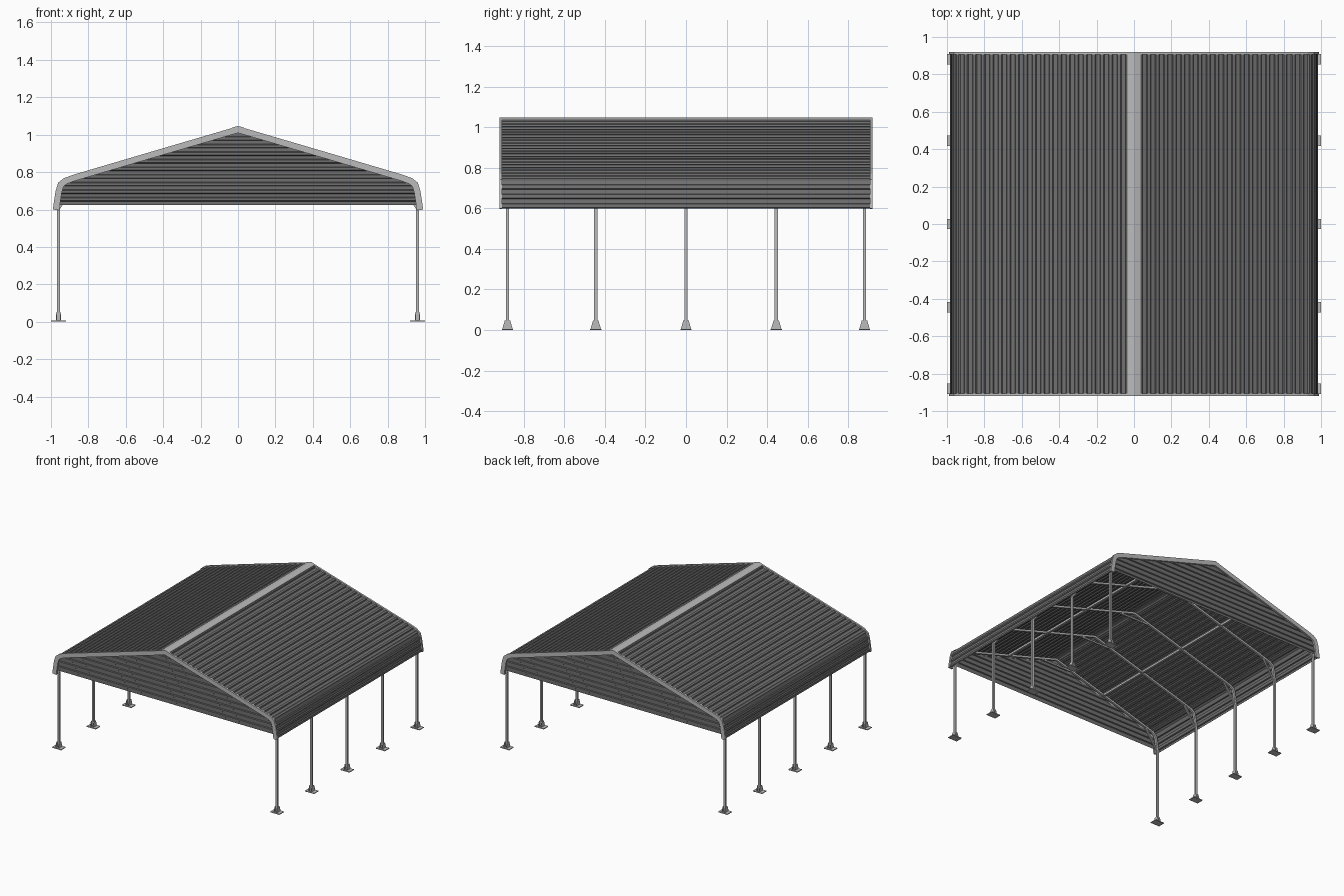
import bpy, bmesh
from mathutils import Vector

old = bpy.data.objects.get("Cube")
if old:
    bpy.data.objects.remove(old, do_unlink=True)


def material(name, value):
    m = bpy.data.materials.new(name)
    m.use_nodes = True
    col = (value, value, value, 1)
    m.diffuse_color = col
    m.node_tree.nodes["Principled BSDF"].inputs["Base Color"].default_value = col
    return m


SHEET = material("dark grey sheet", 0.16)
STEEL = material("light grey steel", 0.50)


def build(name, verts, faces, mat):
    me = bpy.data.meshes.new(name)
    me.from_pydata(verts, [], faces)
    bm = bmesh.new()
    bm.from_mesh(me)
    bmesh.ops.recalc_face_normals(bm, faces=bm.faces)
    bm.to_mesh(me)
    bm.free()
    me.materials.append(mat)
    ob = bpy.data.objects.new(name, me)
    bpy.context.collection.objects.link(ob)
    return ob


def mirrored(half):
    """Full left-to-right outline from its +x half, which starts at x = 0."""
    return [Vector((-p[0], p[1])) for p in reversed(half[1:])] + [Vector(p) for p in half]


def offset(pts, d):
    """Move an outline inwards by d, with mitred corners."""
    out = []
    for i, p in enumerate(pts):
        dirs = [(pts[j + 1] - pts[j]).normalized() for j in (i - 1, i) if 0 <= j < len(pts) - 1]
        normals = [Vector((t.y, -t.x)) for t in dirs]
        n = sum(normals, Vector((0, 0))).normalized()
        out.append(p - n * (d / n.dot(normals[0])) * -1)
    return out


def strip(name, a, b, y0, y1, mat):
    """Solid band between outlines a and b, from y0 to y1."""
    n = len(a)
    verts = [(p.x, y, p.y) for y in (y0, y1) for line in (a, b) for p in line]
    faces = []
    for i in range(n - 1):
        for r, s in ((0, 1), (1, 3), (3, 2), (2, 0)):
            faces.append((r * n + i, r * n + i + 1, s * n + i + 1, s * n + i))
    for i in (0, n - 1):
        faces.append((i, n + i, 3 * n + i, 2 * n + i))
    return build(name, verts, faces, mat)


def box(name, x, y, z, mat):
    return strip(name, [Vector((x[0], z[1])), Vector((x[1], z[1]))],
                 [Vector((x[0], z[0])), Vector((x[1], z[0]))], y[0], y[1], mat)


def bar(name, p, q, w, y, mat):
    """Straight square bar in the x-z plane."""
    line = [Vector(p), Vector(q)]
    return strip(name, offset(line, -w / 2), offset(line, w / 2), y - w / 2, y + w / 2, mat)


def ribs(length, pitch, height):
    """Distance and height pairs of a trapezoidal ribbed sheet."""
    count = round(length / pitch)
    step = length / count
    for i in range(count):
        for f, h in ((0, 0), (0.45, 0), (0.55, height), (0.9, height)):
            yield (i + f) * step, h
    yield length, 0


# Roof outline, from the ridge down to the eave
OUTER = mirrored([(0, 1.045), (0.45, 0.913), (0.88, 0.786), (0.93, 0.768), (0.962, 0.743),
                  (0.975, 0.70), (0.983, 0.65), (0.99, 0.60)])

# Ribbed roof skin, one sheet per side
skin = offset(OUTER, 0.013)
half = skin[len(skin) // 2:]
lengths = [(b - a).length for a, b in zip(half, half[1:])]


def along(dist):
    for a, b, l in zip(half, half[1:], lengths):
        if dist <= l or b is half[-1]:
            t = (b - a).normalized()
            return a + t * dist, Vector((-t.y, t.x))
        dist -= l


for side, label in ((1, "left"), (-1, "right")):
    verts, faces = [], []
    for d, h in ribs(sum(lengths), 0.047, 0.008):
        p, n = along(d)
        p = p + n * h
        verts += [(side * p.x, -0.912, p.y), (side * p.x, 0.912, p.y)]
    for i in range(0, len(verts) - 2, 2):
        faces.append((i, i + 1, i + 3, i + 2))
    build(label + "_roof_sheet", verts, faces, SHEET)


# Ribbed gable panels, trimmed to the roof outline
def half_width(z):
    for a, b in zip(half, half[1:]):
        if a.y >= z >= b.y:
            return a.x + (b.x - a.x) * (a.y - z) / (a.y - b.y)
    return 0


for side, label in ((-1, "front"), (1, "back")):
    verts, faces = [], []
    low, top = 0.625, half[0].y
    for d, h in ribs(top - low, 0.04, 0.007):
        w = max(half_width(low + d) - 0.008, 0.001)
        y = side * (0.902 + h)
        verts += [(-w, y, low + d), (w, y, low + d)]
    for i in range(0, len(verts) - 2, 2):
        faces.append((i, i + 1, i + 3, i + 2))
    build(label + "_gable_panel", verts, faces, SHEET)
    # Edge trim following the roof
    ys = sorted((side * 0.906, side * 0.92))
    strip(label + "_edge_trim", OUTER, offset(OUTER, 0.034), ys[0], ys[1], STEEL)

# Ridge cap
cap = [Vector((-0.036, 1.036)), Vector((0, 1.047)), Vector((0.036, 1.036))]
strip("ridge_cap", cap, offset(cap, 0.008), -0.92, 0.92, STEEL)

# Five frames with posts, braces and feet
for k, y in enumerate((-0.88, -0.445, 0, 0.445, 0.88), 1):
    strip(f"rafter_{k}", offset(OUTER, 0.021), offset(OUTER, 0.037), y - 0.008, y + 0.008, STEEL)
    bar(f"peak_brace_{k}", (-0.13, 0.968), (0.13, 0.968), 0.012, y, STEEL)
    for side, label in ((1, "left"), (-1, "right")):
        x = side * 0.96
        tag = f"{label}_{k}"
        box("post_" + tag, (x - 0.008, x + 0.008), (y - 0.008, y + 0.008), (0, 0.612), STEEL)
        bar("knee_brace_" + tag, (side * 0.957, 0.605), (side * 0.85, 0.758), 0.011, y, STEEL)
        box("foot_plate_" + tag, (x - 0.04, x + 0.04), (y - 0.028, y + 0.028), (0, 0.006), STEEL)
        # Tapered foot bracket on both faces of the post
        for s in (-1, 1):
            a, b = x + s * 0.008, x + s * 0.013
            verts = [(px, y + py, pz) for px in (a, b)
                     for py, pz in ((-0.027, 0), (0.027, 0), (0.013, 0.048), (-0.013, 0.048))]
            faces = [(0, 1, 2, 3), (4, 5, 6, 7)] + [(i, (i + 1) % 4, (i + 1) % 4 + 4, i + 4) for i in range(4)]
            build("foot_bracket_" + tag, verts, faces, STEEL)

# Purlins between the frames
for side, label in ((1, "left"), (-1, "right")):
    x = side * 0.45
    box(label + "_purlin", (x - 0.008, x + 0.008), (-0.88, 0.88), (0.874, 0.89), STEEL)
